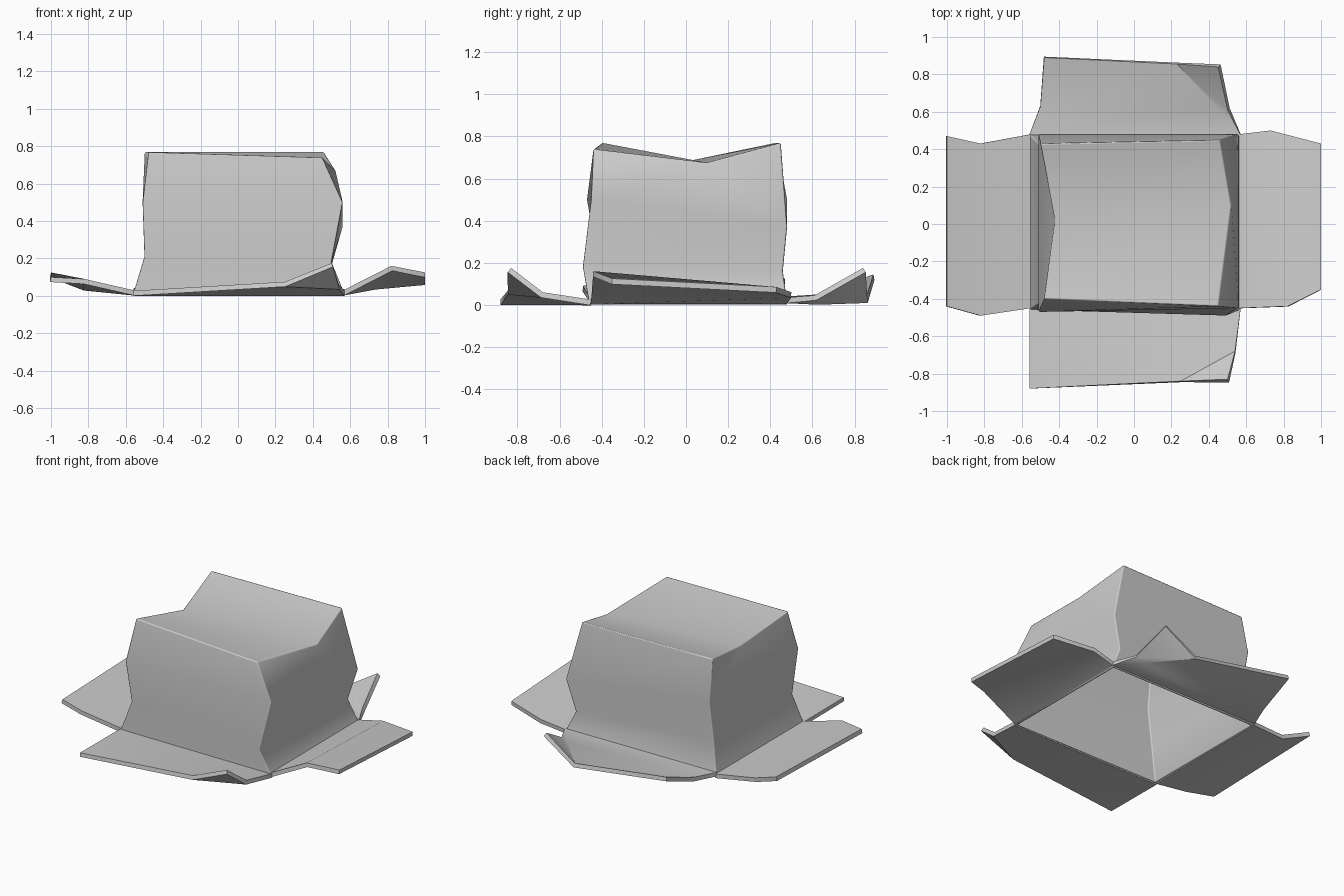
import bpy, bmesh, math
from mathutils import Vector

default = bpy.data.objects.get("Cube")
if default:
    bpy.data.objects.remove(default, do_unlink=True)

card = bpy.data.materials.new("grey card")
card.use_nodes = True
GREY = (0.6, 0.6, 0.6, 1)
card.diffuse_color = GREY
card.node_tree.nodes["Principled BSDF"].inputs["Base Color"].default_value = GREY


def sheet(name, points, faces, inside, thickness, sharp=()):
    """Folded card sheet; points are its outer surface, facing away from inside."""
    bm = bmesh.new()
    verts = {key: bm.verts.new(co) for key, co in points.items()}
    for keys in faces:
        bm.faces.new([verts[k] for k in keys])
    bm.normal_update()
    for face in bm.faces:
        if face.normal.dot(face.calc_center_median() - Vector(inside)) < 0:
            face.normal_flip()
    for face in bm.faces:
        face.smooth = True
    for a, b in sharp:
        bm.edges.get((verts[a], verts[b])).smooth = False
    mesh = bpy.data.meshes.new(name)
    bm.to_mesh(mesh)
    bm.free()
    mesh.materials.append(card)
    obj = bpy.data.objects.new(name, mesh)
    bpy.context.collection.objects.link(obj)
    solid = obj.modifiers.new("thickness", 'SOLIDIFY')
    solid.thickness = thickness
    solid.offset = -1
    return obj


# Dented shell: rings of corners from front-left, anticlockwise, bottom to top
rings = [
    [(-.56, -.46, .01), (.57, -.46, .01), (.57, .48, .01), (-.56, .48, .01)],
    [(-.50, -.42, .21), (.50, -.49, .18), (.50, .46, .16), (-.50, .42, .21)],
    [(-.51, -.47, .50), (.56, -.45, .50), (.56, .48, .37), (-.51, .48, .50)],
    [(-.48, -.40, .77), (.45, -.44, .74), (.46, .45, .77), (-.50, .43, .77)],
]
points = {(r, c): co for r, ring in enumerate(rings) for c, co in enumerate(ring)}
points["valley_right"] = (.52, .10, .675)
points["valley_left"] = (-.42, .02, .685)
faces = []
for r in range(3):
    for c in range(4):
        n = (c + 1) % 4
        loop = [(r, c), (r, n), (r + 1, n), (r + 1, c)]
        # the creased top bends the upper edge of both side walls
        if r == 2 and c == 1:
            v = "valley_right"
            faces += [(loop[0], loop[1], v), (loop[1], loop[2], v), (loop[3], loop[0], v)]
        elif r == 2 and c == 3:
            v = "valley_left"
            faces += [(loop[0], loop[1], v), (loop[1], loop[2], v), (loop[3], loop[0], v)]
        else:
            faces.append(loop)
faces.append([(3, 0), (3, 1), "valley_right", "valley_left"])
faces.append(["valley_left", "valley_right", (3, 2), (3, 3)])
box = sheet("box_shell", points, faces, (0, 0, .35), .025, [("valley_left", "valley_right")])
bevel = box.modifiers.new("soft_edges", 'BEVEL')
bevel.width = .01
bevel.segments = 2
bevel.limit_method = 'ANGLE'
bevel.angle_limit = math.radians(45)
weighted = box.modifiers.new("flat_panels", 'WEIGHTED_NORMAL')
weighted.keep_sharp = True

# Bent flaps spread on the ground, each with an inner edge at the shell
flaps = {
    "front_flap": (
        dict(L=(-.56, -.45, .025), R=(.57, -.45, .025), A=(-.56, -.88, .027),
             B=(.25, -.84, .075), C=(.50, -.83, .175), D=(.54, -.68, .06)),
        ["LAB", "LBDR", "BCD"]),
    "back_flap": (
        dict(L=(-.56, .475, .04), R=(.57, .475, .035), M=(-.50, .63, .05),
             K=(.45, .62, .026), N=(.50, .61, .045), O=(-.48, .89, .145),
             P=(.23, .855, .035), Q=(.45, .84, .175)),
        ["LRKM", "MKPO", "PKNQ", "KRN"]),
    "right_flap": (
        dict(L=(-.55, -.45, .028), R=(-.55, .48, .028), A=(-.82, -.49, .09),
             B=(-.82, .43, .055), C=(-1, -.44, .10), D=(-1, .47, .125)),
        ["LRBA", "ABDC"]),
    "left_flap": (
        dict(L=(.56, -.45, .028), R=(.56, .48, .03), A=(.82, -.44, .16),
             B=(.73, .50, .06), C=(1, -.35, .125), D=(1, .43, .085)),
        ["LRBA", "ABDC"]),
}
for name, (pts, panels) in flaps.items():
    flap = sheet(name, pts, panels, (0, 0, -9), .027)
    bpy.ops.object.select_all(action='DESELECT')
    flap.select_set(True)
    bpy.context.view_layer.objects.active = flap
    bpy.ops.object.modifier_apply(modifier="thickness")
    bpy.ops.object.shade_smooth_by_angle(angle=math.radians(30))
